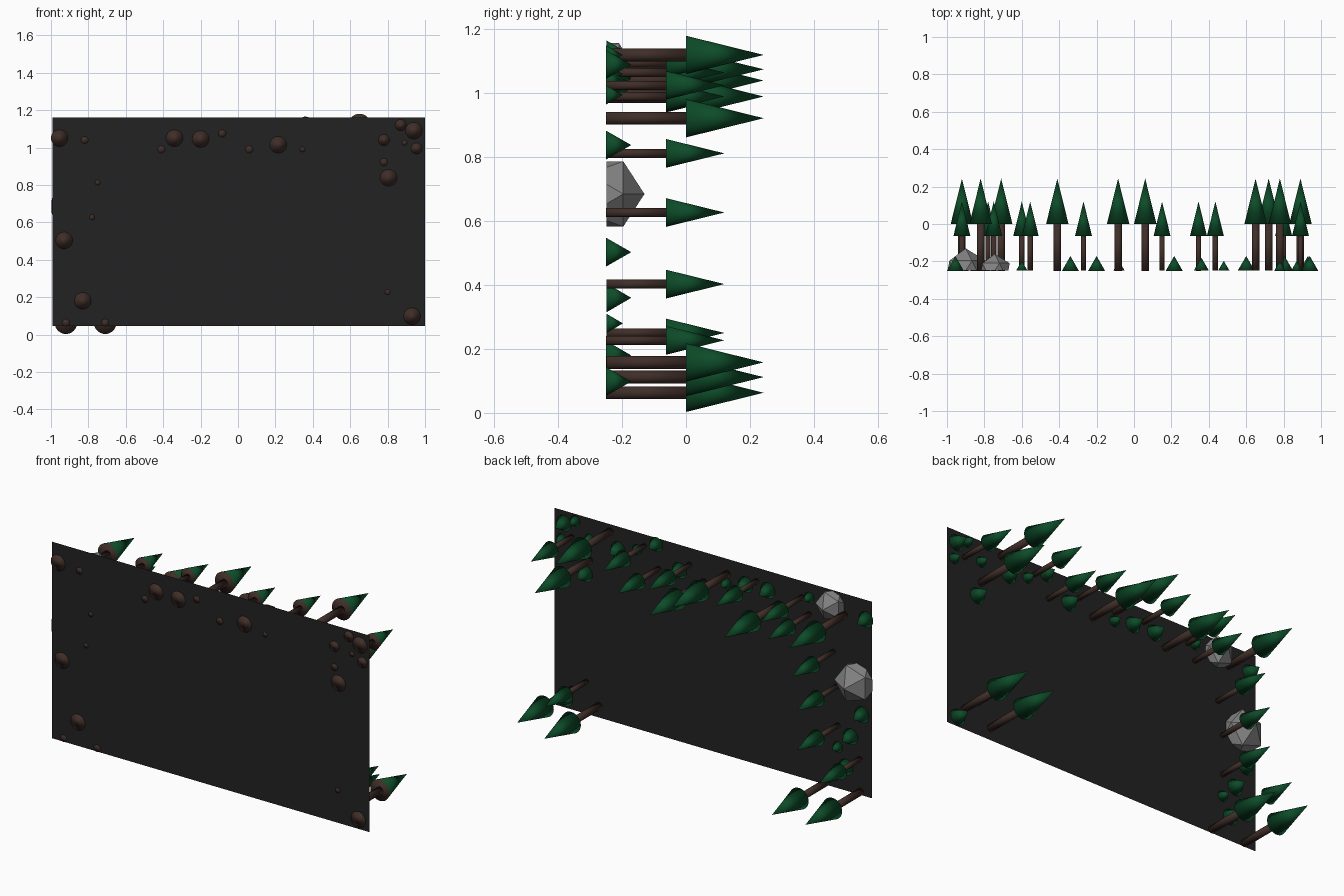
import bpy, bmesh, math
from mathutils import Matrix, Vector

if "Cube" in bpy.data.objects:
    bpy.data.objects.remove(bpy.data.objects["Cube"])

GROUND = -0.25          # the board stands upright, everything grows towards +y


def material(name, rgb):
    m = bpy.data.materials.new(name)
    m.diffuse_color = (*rgb, 1)
    m.use_nodes = True
    m.node_tree.nodes["Principled BSDF"].inputs["Base Color"].default_value = m.diffuse_color
    return m


BOARD = material("dark board", (0.016, 0.016, 0.016))
BARK = material("brown bark", (0.050, 0.027, 0.021))
LEAF = material("dark green", (0.004, 0.072, 0.022))
STONE = material("grey stone", (0.23, 0.23, 0.23))
TO_Y = Matrix.Rotation(-math.pi / 2, 4, 'X')     # turns +z into +y


def finish(bm, name, mats, smooth):
    for f in bm.faces:
        f.smooth = smooth
    mesh = bpy.data.meshes.new(name)
    bm.to_mesh(mesh)
    bm.free()
    for m in mats:
        mesh.materials.append(m)
    ob = bpy.data.objects.new(name, mesh)
    bpy.context.collection.objects.link(ob)
    return ob


def cone(bm, x, z, y0, y1, r0, r1, leaf):
    """Cone or cylinder along y; leaf cones keep a brown underside."""
    mat = Matrix.Translation((x, (y0 + y1) / 2, z)) @ TO_Y
    old = set(bm.faces)
    bmesh.ops.create_cone(bm, cap_ends=True, segments=32, radius1=r0,
                          radius2=r1, depth=y1 - y0, matrix=mat)
    for f in set(bm.faces) - old:
        f.normal_update()
        f.material_index = 1 if leaf and f.normal.y > -0.9 else 0


def tree(name, x, z, sunk, split, tip, r, trunk_r):
    # sunk trees do not show their foot on the front of the board
    bm = bmesh.new()
    cone(bm, x, z, GROUND + 0.0015 * sunk, split, trunk_r, trunk_r, False)
    cone(bm, x, z, split, tip, r, 0, True)
    finish(bm, name, [BARK, LEAF], True)


# board
bm = bmesh.new()
y = GROUND + 0.001
bm.faces.new([bm.verts.new(p) for p in
              [(-0.993, y, 0.045), (-0.993, y, 1.16), (0.999, y, 1.16), (0.999, y, 0.045)]])
finish(bm, "ground_board", [BOARD], False)

# tall trees: x, z, sunk
for x, z, s in [(-0.92, 0.063, 0), (-0.71, 0.063, 0), (-0.82, 1.04, 0), (-0.41, 0.99, 0),
                (-0.085, 1.075, 0), (0.06, 0.99, 0), (0.65, 1.12, 1), (0.72, 0.112, 1),
                (0.78, 0.922, 0), (0.89, 0.158, 1)]:
    tree("tall_tree", x, z, s, 0.0, 0.243, 0.06, 0.02)

# short trees: x, z, sunk
for x, z, s in [(-0.92, 0.25, 1), (-0.78, 0.403, 1), (-0.78, 0.627, 0), (-0.75, 0.812, 0),
                (-0.6, 0.985, 1), (-0.555, 1.07, 1), (-0.27, 1.085, 1), (0.15, 1.065, 1),
                (0.345, 0.99, 0), (0.435, 1.095, 1), (0.8, 0.227, 0), (0.89, 1.025, 0)]:
    tree("short_tree", x, z, s, -0.063, 0.12, 0.045, 0.014)

# bushes: x, z, radius, sunk
for x, z, r, s in [(-0.955, 1.05, 0.045, 0), (-0.34, 1.05, 0.045, 0), (-0.2, 1.045, 0.045, 0),
                   (0.215, 1.015, 0.045, 0), (0.94, 1.09, 0.045, 0), (0.87, 1.12, 0.03, 0),
                   (0.955, 0.995, 0.03, 0), (0.805, 0.838, 0.045, 0), (0.78, 1.04, 0.03, 0),
                   (-0.93, 0.503, 0.045, 0), (-0.83, 0.18, 0.045, 0), (0.93, 0.098, 0.045, 0),
                   (0.6, 1.03, 0.045, 1), (0.36, 1.125, 0.04, 1), (-0.86, 0.36, 0.045, 1),
                   (-0.78, 0.28, 0.03, 1), (-0.6, 1.08, 0.03, 1), (-0.08, 1.02, 0.03, 1),
                   (0.48, 1.06, 0.03, 1)]:
    bm = bmesh.new()
    cone(bm, x, z, GROUND + 0.0015 * s, GROUND + 1.75 * r, r, 0, True)
    finish(bm, "bush", [BARK, LEAF], True)

# rocks: faceted, cut off at the board
for x, z, r in [(-0.9, 0.685, 0.12), (-0.745, 1.08, 0.09)]:
    bm = bmesh.new()
    bmesh.ops.create_icosphere(bm, subdivisions=1, radius=r,
                               matrix=Matrix.Translation((x, GROUND, z)) @ TO_Y)
    bmesh.ops.bisect_plane(bm, geom=bm.verts[:] + bm.edges[:] + bm.faces[:],
                           plane_co=Vector((0, GROUND + 0.0015, 0)),
                           plane_no=Vector((0, 1, 0)), clear_inner=True)
    finish(bm, "rock", [STONE], False)
